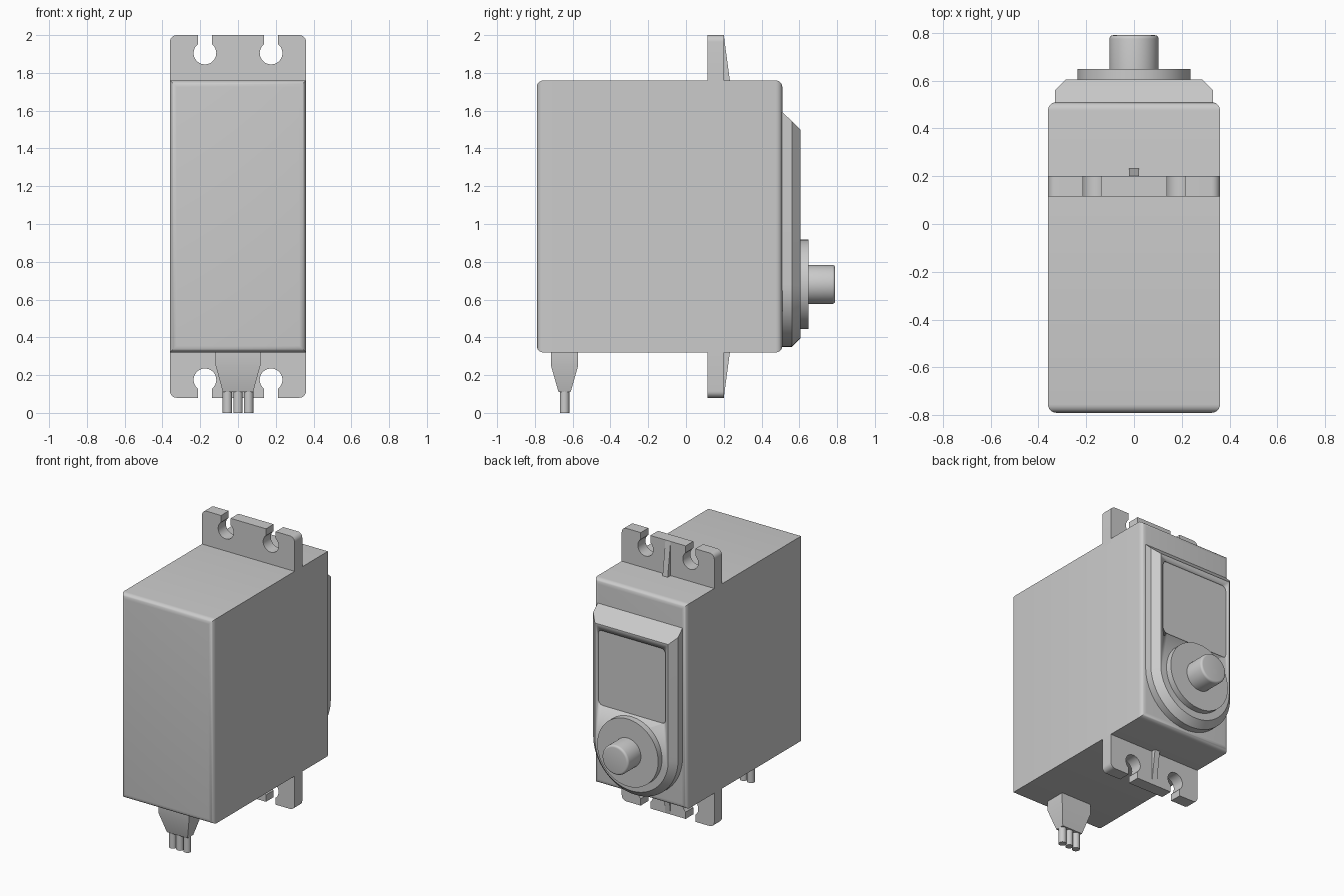
import bpy, bmesh
from math import sin, cos, pi, asin

if "Cube" in bpy.data.objects:
    bpy.data.objects.remove(bpy.data.objects["Cube"])

SHAFT_Z = 0.68


def finish(name, bm, bevel=None):
    bmesh.ops.recalc_face_normals(bm, faces=bm.faces)
    me = bpy.data.meshes.new(name)
    bm.to_mesh(me)
    bm.free()
    ob = bpy.data.objects.new(name, me)
    bpy.context.collection.objects.link(ob)
    bpy.ops.object.select_all(action='DESELECT')
    bpy.context.view_layer.objects.active = ob
    ob.select_set(True)
    bpy.ops.object.shade_smooth_by_angle(angle=0.6)
    return ob


def loft(name, loops):
    """Skin a list of equal-length 3D loops and cap both ends."""
    bm = bmesh.new()
    rings = [[bm.verts.new(p) for p in loop] for loop in loops]
    n = len(rings[0])
    for a, b in zip(rings, rings[1:]):
        for i in range(n):
            j = (i + 1) % n
            bm.faces.new((a[i], a[j], b[j], b[i]))
    bm.faces.new(rings[0])
    bm.faces.new(rings[-1])
    return finish(name, bm)


def prism(name, pts, y0, y1):
    return loft(name, [[(x, y, z) for x, z in pts] for y in (y0, y1)])


def arc(cx, cz, r, a0, a1, n):
    return [(cx + r * cos(a0 + (a1 - a0) * i / n), cz + r * sin(a0 + (a1 - a0) * i / n))
            for i in range(n + 1)]


def disc(r, z, n=64):
    return arc(0, z, r, 0, 2 * pi, n)[:-1]


# Case: box with rounded edges around both y ends
bm = bmesh.new()
bmesh.ops.create_cube(bm, size=1)
for v in bm.verts:
    v.co = (v.co.x * 0.72, v.co.y * 1.30 - 0.14, v.co.z * 1.44 + 1.04)
ends = [e for e in bm.edges if abs(e.verts[0].co.y - e.verts[1].co.y) < 1e-4]
bmesh.ops.bevel(bm, geom=ends, offset=0.035, segments=6, profile=0.5, affect='EDGES')
finish("case", bm)

# Mounting flanges with keyhole slots, and their tapered ribs
g = asin(0.0375 / 0.06)
half = [(0.36, 1.73)] + arc(0.325, 1.965, 0.035, 0, pi / 2, 6) + [(0.2125, 2.0)]
half += arc(0.175, 1.905, 0.06, pi / 2 - g, -1.5 * pi + g, 28) + [(0.1375, 2.0)]
flange = half + [(-x, z) for x, z in reversed(half)]
for label, flip in (("upper", False), ("lower", True)):
    fz = lambda z: 2.08 - z if flip else z
    prism(label + "_flange", [(x, fz(z)) for x, z in flange], 0.115, 0.2)
    rib = [(0.19, 1.74), (0.235, 1.74), (0.2, 2.0), (0.19, 2.0)]
    loft(label + "_rib", [[(x, y, fz(z)) for y, z in rib] for x in (-0.02, 0.02)])


# Gear cover: round bottom, sloped top, chamfered rim
def cover_loop(y, r, top):
    return [(x, y, z) for x, z in arc(0, SHAFT_Z, r, -pi, 0, 40) + [(r, top), (-r, top)]]


cover = loft("gear_cover", [cover_loop(0.48, 0.33, 1.62), cover_loop(0.56, 0.33, 1.545),
                            cover_loop(0.605, 0.285, 1.5)])

# Shallow label recess cut in the cover
c = 0.035
panel = []
for k, (x, z) in enumerate([(0.265, 1.46), (-0.265, 1.46), (-0.265, 0.93), (0.265, 0.93)]):
    cx, cz = x - c * (1 if x > 0 else -1), z - c * (1 if z > 1.2 else -1)
    panel += arc(cx, cz, c, k * pi / 2, (k + 1) * pi / 2, 6)
cutter = prism("recess_cutter", panel, 0.595, 0.63)
cutter.hide_render = True
mod = cover.modifiers.new("recess", 'BOOLEAN')
mod.object = cutter
mod.operation = 'DIFFERENCE'
mod.solver = 'EXACT'
bpy.context.view_layer.objects.active = cover
bpy.ops.object.modifier_apply(modifier=mod.name)
bpy.data.objects.remove(cutter)

# Output boss and shaft with a softened tip
prism("output_boss", disc(0.237, SHAFT_Z), 0.59, 0.648)
rings = [(0.64, 0.103)] + [(0.775 + 0.015 * sin(a), 0.088 + 0.015 * cos(a))
                           for a in (i * pi / 8 for i in range(5))]
loft("output_shaft", [[(x, y, z) for x, z in disc(r, SHAFT_Z)] for y, r in rings])

# Cable strain relief: block tapering downwards
CY = -0.643
sections = [(0.34, 0.118, 0.072), (0.25, 0.118, 0.072), (0.11, 0.08, 0.032)]
loft("strain_relief", [[(-w, CY - d, z), (w, CY - d, z), (w, CY + d, z), (-w, CY + d, z)]
                       for z, w, d in sections])

# Three wires
for i, wx in enumerate((-0.056, 0, 0.056)):
    ring = arc(wx, CY, 0.025, 0, 2 * pi, 24)[:-1]
    loft(f"wire_{i + 1}", [[(x, y, z) for x, y in ring] for z in (0, 0.13)])
